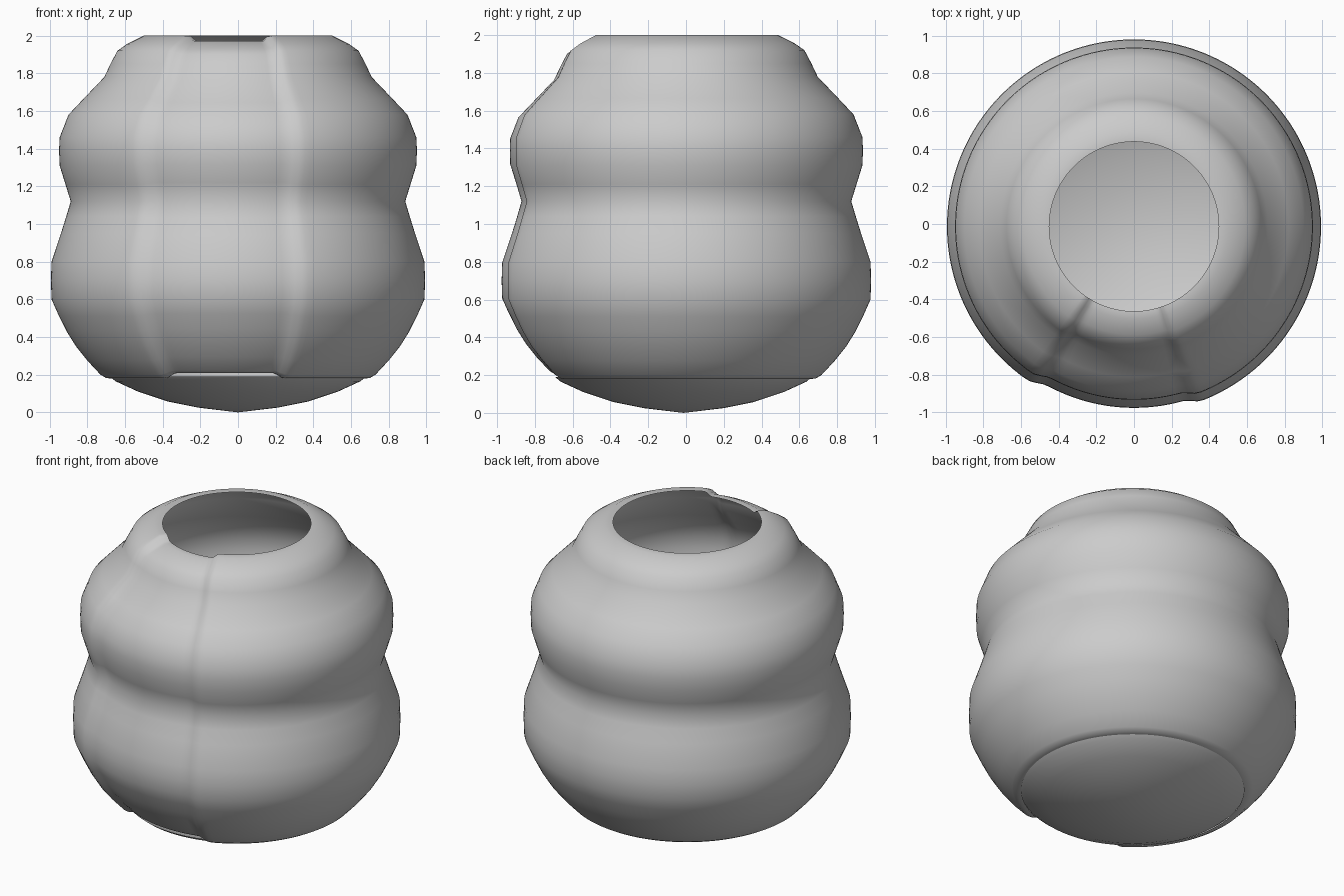
import bpy, bmesh, math
from mathutils import Vector

if "Cube" in bpy.data.objects:
    bpy.data.objects.remove(bpy.data.objects["Cube"])

SEGMENTS = 180
CENTER_Y = -0.013
RECESS = 0.03


def smoothstep(a, b, t):
    t = max(0.0, min(1.0, (t - a) / (b - a)))
    return t * t * (3 - 2 * t)


def recess_at(deg):
    # 1 inside the sunken front strip, 0 on the rest of the wall
    return smoothstep(-35, -28.5, deg) * (1 - smoothstep(15.5, 21.5, deg))


def revolve(name, profile, recess=0.0):
    """Revolve (radius, z) points, pushing the front strip in along the normal."""
    pts = [Vector(p) for p in profile]
    normals = []
    for i in range(len(pts)):
        d = pts[min(i + 1, len(pts) - 1)] - pts[max(i - 1, 0)]
        normals.append(Vector((d.y, -d.x)).normalized())
    bm = bmesh.new()
    rings = []
    for p, n in zip(pts, normals):
        if p.x == 0:
            rings.append([bm.verts.new((0, CENTER_Y, p.y))] * SEGMENTS)
            continue
        ring = []
        for s in range(SEGMENTS):
            deg = s * 360 / SEGMENTS - 180      # 0 = front, positive to +x
            q = p - n * recess * recess_at(deg)
            a = math.radians(deg)
            ring.append(bm.verts.new((q.x * math.sin(a),
                                      CENTER_Y - q.x * math.cos(a), q.y)))
        rings.append(ring)
    for lo, hi in zip(rings, rings[1:]):
        for s in range(SEGMENTS):
            t = (s + 1) % SEGMENTS
            quad = [lo[s], lo[t], hi[t], hi[s]]
            bm.faces.new(list(dict.fromkeys(quad)))
    for f in bm.faces:
        f.smooth = True
    mesh = bpy.data.meshes.new(name)
    bm.to_mesh(mesh)
    bm.free()
    obj = bpy.data.objects.new(name, mesh)
    bpy.context.collection.objects.link(obj)
    return obj


# Ribbed wall, from bottom lip to top rim
revolve("ribbed_wall", [
    (0.675, 0.18), (0.70, 0.182), (0.73, 0.20), (0.80, 0.275), (0.86, 0.35),
    (0.91, 0.43), (0.95, 0.51), (0.99, 0.60), (0.993, 0.70), (0.99, 0.80),
    (0.94, 0.95), (0.912, 1.04), (0.888, 1.12), (0.916, 1.21), (0.947, 1.31),
    (0.95, 1.39), (0.947, 1.46), (0.90, 1.58), (0.82, 1.665), (0.71, 1.78),
    (0.677, 1.85), (0.64, 1.92), (0.59, 1.955), (0.50, 2.0), (0.45, 2.0),
], RECESS)

# Shallow pointed base dish
revolve("base_dish", [
    (0.0, 0.0), (0.21, 0.025), (0.37, 0.057), (0.53, 0.11), (0.65, 0.165),
    (0.68, 0.19),
])
